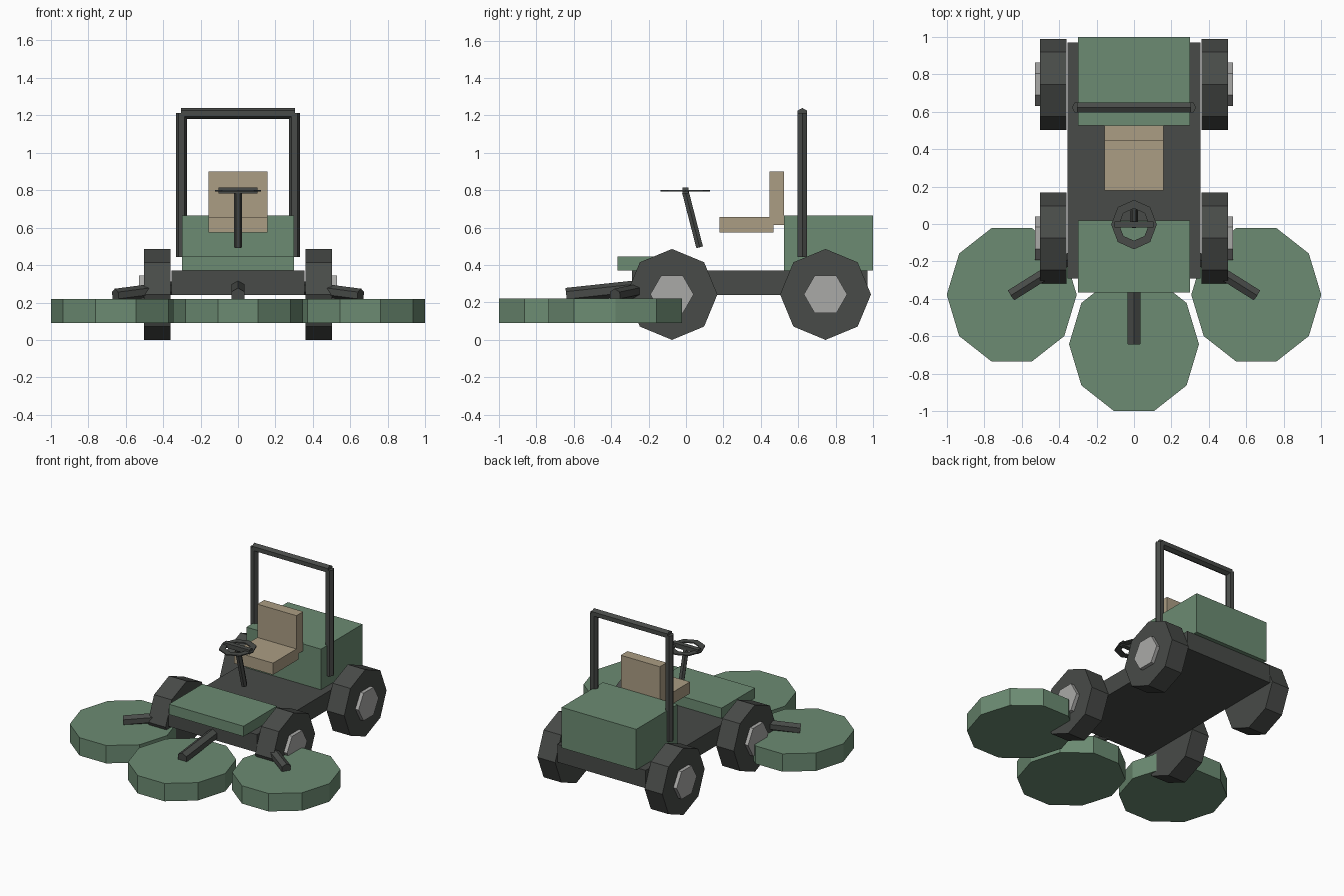
import bpy, bmesh
from math import sin, cos, pi
from mathutils import Vector

if "Cube" in bpy.data.objects:
    bpy.data.objects.remove(bpy.data.objects["Cube"])


def material(name, r, g, b):
    m = bpy.data.materials.new(name)
    m.diffuse_color = (r, g, b, 1)
    m.use_nodes = True
    m.node_tree.nodes["Principled BSDF"].inputs["Base Color"].default_value = m.diffuse_color
    return m


GREEN = material("green_paint", 0.15, 0.26, 0.17)
DARK = material("dark_rubber", 0.065, 0.07, 0.065)
TAN = material("tan_seat", 0.41, 0.34, 0.23)
GREY = material("light_metal", 0.4, 0.4, 0.39)


def finish(bm, name, mat):
    bmesh.ops.recalc_face_normals(bm, faces=bm.faces)
    mesh = bpy.data.meshes.new(name)
    bm.to_mesh(mesh)
    bm.free()
    mesh.materials.append(mat)
    ob = bpy.data.objects.new(name, mesh)
    bpy.context.collection.objects.link(ob)
    return ob


def box(name, mat, x, y, z):
    bm = bmesh.new()
    bmesh.ops.create_cube(bm, size=1)
    for v in bm.verts:
        v.co = [(lo + hi) / 2 + c * (hi - lo) for c, (lo, hi) in zip(v.co, (x, y, z))]
    return finish(bm, name, mat)


def prism(name, mat, a, b, r, n, up, r2=None):
    """n-sided bar from a to b with a corner pointing along up; r2 = cross radius"""
    a, b, up = Vector(a), Vector(b), Vector(up)
    d = (b - a).normalized()
    v = (up - d * up.dot(d)).normalized()
    u = d.cross(v)
    bm = bmesh.new()
    offs = [v * r * cos(2 * pi * i / n) + u * (r2 or r) * sin(2 * pi * i / n) for i in range(n)]
    ends = [[bm.verts.new(p + o) for o in offs] for p in (a, b)]
    for ring in ends:
        bm.faces.new(ring)
    for i in range(n):
        j = (i + 1) % n
        bm.faces.new((ends[0][i], ends[0][j], ends[1][j], ends[1][i]))
    return finish(bm, name, mat)


X, Y, Z = (1, 0, 0), (0, 1, 0), (0, 0, 1)

# Body
box("chassis", DARK, (-0.355, 0.355), (-0.29, 0.97), (0.24, 0.37))
box("engine_cover", GREEN, (-0.3, 0.3), (0.525, 1.0), (0.37, 0.665))
box("front_cover", GREEN, (-0.3, 0.3), (-0.365, 0.02), (0.37, 0.445))

# Seat
box("seat_base", TAN, (-0.157, 0.157), (0.178, 0.468), (0.573, 0.658))
box("seat_back", TAN, (-0.157, 0.157), (0.447, 0.525), (0.615, 0.9))

# Wheels, roll bar posts and outer mower decks, mirrored left and right
for s, side in ((-1, "left"), (1, "right")):
    for y, end in ((-0.075, "front"), (0.746, "rear")):
        prism(f"{end}_{side}_tyre", DARK, (s * 0.36, y, 0.243), (s * 0.502, y, 0.243), 0.243, 8, Z)
        prism(f"{end}_{side}_hub", GREY, (s * 0.45, y, 0.243), (s * 0.528, y, 0.243), 0.116, 6, Y)
    prism(f"roll_bar_{side}_post", DARK, (s * 0.302, 0.622, 0.443), (s * 0.302, 0.622, 1.212), 0.03, 6, X)
    prism(f"{side}_deck", GREEN, (s * 0.653, -0.378, 0.09), (s * 0.653, -0.378, 0.22), 0.347, 10, X, 0.375)
    prism(f"{side}_deck_arm", DARK, (s * 0.32, -0.17, 0.282), (s * 0.655, -0.38, 0.238), 0.036, 6, Z)

# Roll bar top
prism("roll_bar_top", DARK, (-0.305, 0.622, 1.21), (0.305, 0.622, 1.21), 0.03, 6, Z)

# Centre mower deck
prism("centre_deck", GREEN, (0, -0.642, 0.09), (0, -0.642, 0.22), 0.347, 10, X, 0.375)
prism("centre_deck_arm", DARK, (0, -0.25, 0.28), (0, -0.64, 0.238), 0.04, 6, Z)

# Steering column, spoke and flat rim
prism("steering_column", DARK, (0, 0.073, 0.495), (0, -0.003, 0.79), 0.021, 6, X)
box("steering_spoke", DARK, (-0.105, 0.105), (-0.02, 0.014), (0.782, 0.814))
bm = bmesh.new()
rings = [[bm.verts.new((rx * cos(i * pi / 4), -0.003 + ry * sin(i * pi / 4), 0.796)) for i in range(8)]
         for rx, ry in ((0.122, 0.132), (0.08, 0.086))]
for i in range(8):
    j = (i + 1) % 8
    bm.faces.new((rings[0][i], rings[0][j], rings[1][j], rings[1][i]))
rim = finish(bm, "steering_rim", DARK)
thick = rim.modifiers.new("thickness", "SOLIDIFY")
thick.thickness = 0.008
thick.offset = 0
